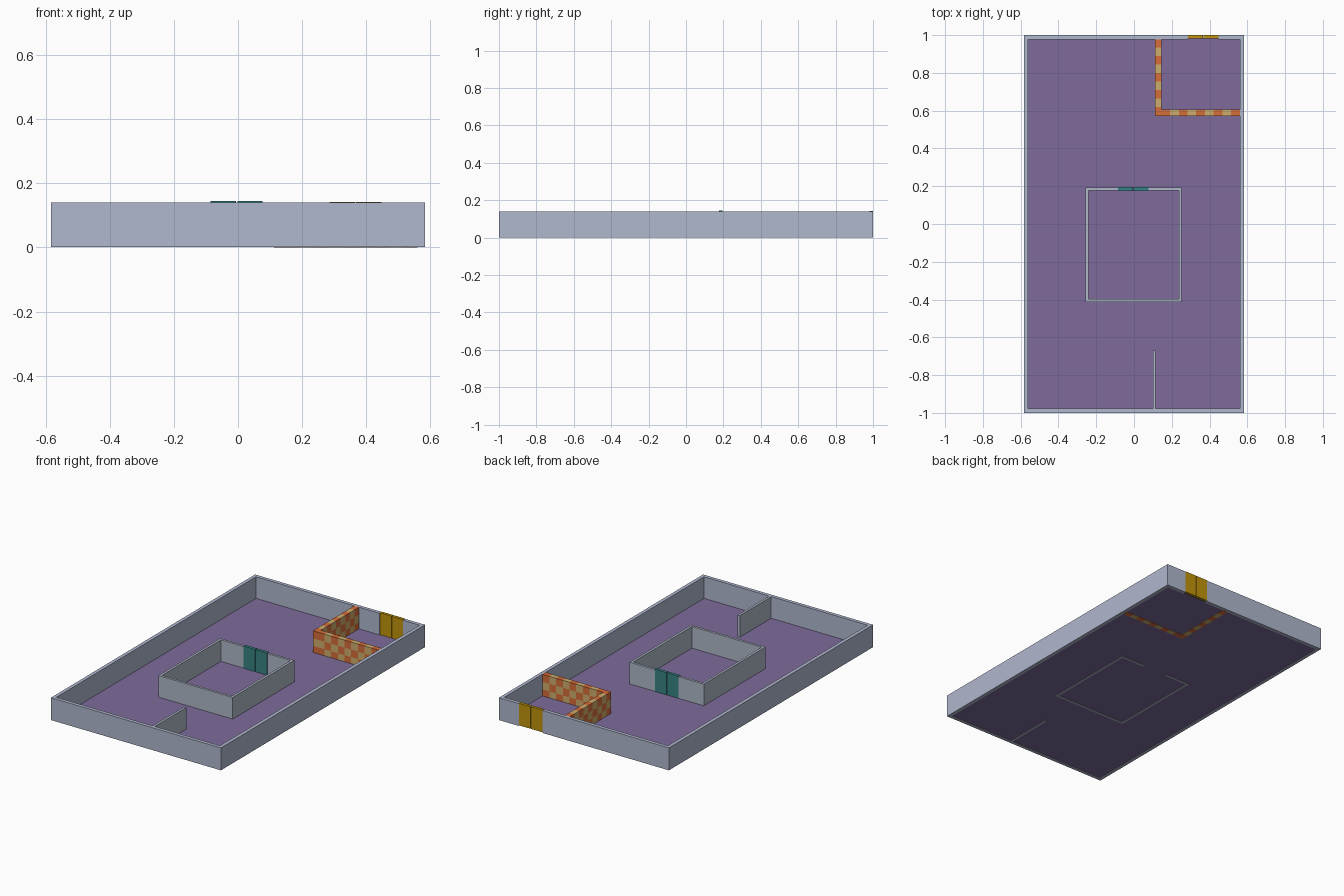
import bpy, bmesh, math
from mathutils import Vector

if "Cube" in bpy.data.objects:
    bpy.data.objects.remove(bpy.data.objects["Cube"])


def material(name, rgb):
    def lin(c):
        c /= 255
        return c / 12.92 if c <= 0.04045 else ((c + 0.055) / 1.055) ** 2.4
    m = bpy.data.materials.new(name)
    m.diffuse_color = (*[lin(c) for c in rgb], 1)
    m.use_nodes = True
    m.node_tree.nodes["Principled BSDF"].inputs["Base Color"].default_value = m.diffuse_color
    return m


GREY = material("wall_grey", (176, 184, 206))
PALE = material("inner_wall_grey", (175, 184, 200))
PURPLE = material("floor_purple", (126, 106, 154))
YELLOW = material("door_yellow", (192, 148, 12))
TEAL = material("door_teal", (56, 130, 133))
ORANGE = material("checker_orange", (214, 110, 58))
TAN = material("checker_tan", (206, 174, 110))
TOP = 0.14


def add_box(bm, x0, x1, y0, y1, z0, z1):
    verts = bmesh.ops.create_cube(bm, size=1)["verts"]
    for v in verts:
        v.co = Vector(((x0 + x1) / 2 + v.co.x * (x1 - x0),
                       (y0 + y1) / 2 + v.co.y * (y1 - y0),
                       (z0 + z1) / 2 + v.co.z * (z1 - z0)))


def finish(name, bm, *mats):
    mesh = bpy.data.meshes.new(name)
    bm.to_mesh(mesh)
    bm.free()
    for m in mats:
        mesh.materials.append(m)
    ob = bpy.data.objects.new(name, mesh)
    bpy.context.collection.objects.link(ob)
    return ob


def boxes(name, mat, *dims):
    bm = bmesh.new()
    for d in dims:
        add_box(bm, *d)
    return finish(name, bm, mat)


def room(name, mat, x0, x1, y0, y1, t, door0, door1):
    """Four walls with a doorway in the back wall."""
    z = (0.001, TOP)
    boxes(name, mat,
          (x0, x0 + t, y0, y1, *z), (x1 - t, x1, y0, y1, *z),
          (x0 + t, x1 - t, y0, y0 + t, *z),
          (x0 + t, door0, y1 - t, y1, *z), (door1, x1 - t, y1 - t, y1, *z))


def double_door(name, mat, x0, x1, y0, y1, top):
    """Two leaves with a narrow gap between them."""
    mid = (x0 + x1) / 2
    for side, a, b in (("left", x0, mid - 0.002), ("right", mid + 0.002, x1)):
        boxes(f"{name}_{side}_leaf", mat, (a, b, y0, y1, 0.005, top))


def checker_wall(name, x0, x1, y0, y1, axis, cells=9, rows=3):
    """Box cut into cells, coloured alternately."""
    bm = bmesh.new()
    add_box(bm, x0, x1, y0, y1, 0, TOP)
    lo = Vector((x0, y0, 0))
    step = ((x1 - x0, y1 - y0)[axis]) / cells
    along = Vector((1, 0, 0)) if axis == 0 else Vector((0, 1, 0))
    up = Vector((0, 0, 1))
    cuts = [(along, step * i) for i in range(1, cells)]
    cuts += [(up, TOP / rows * j) for j in range(1, rows)]
    for n, d in cuts:
        bmesh.ops.bisect_plane(bm, geom=bm.verts[:] + bm.edges[:] + bm.faces[:],
                               plane_co=lo + n * d, plane_no=n)
    for f in bm.faces:
        c = f.calc_center_median() - lo
        i = min(cells - 1, max(0, math.floor(c[axis] / step)))
        j = min(rows - 1, max(0, math.floor(c.z / (TOP / rows))))
        f.material_index = (i + j) % 2
    return finish(name, bm, ORANGE, TAN)


# floor slab
boxes("floor", PURPLE, (-0.565, 0.565, -0.985, 0.985, 0.003, 0.006))

# outer and inner walls, and the short divider at the front
room("outer_walls", GREY, -0.583, 0.583, -1.0, 1.0, 0.022, 0.285, 0.447)
room("inner_room_walls", PALE, -0.257, 0.252, -0.412, 0.193, 0.015, -0.085, 0.077)
boxes("divider_wall", PALE, (0.1, 0.115, -0.98, -0.67, 0.001, TOP))

# checkered corner partition
checker_wall("checker_side_partition", 0.112, 0.145, 0.573, 0.98, 1)
checker_wall("checker_front_partition", 0.145, 0.56, 0.573, 0.605, 0)

# doors
double_door("yellow_door", YELLOW, 0.285, 0.447, 0.982, 1.0, 0.142)
double_door("teal_door", TEAL, -0.085, 0.077, 0.176, 0.195, 0.144)
